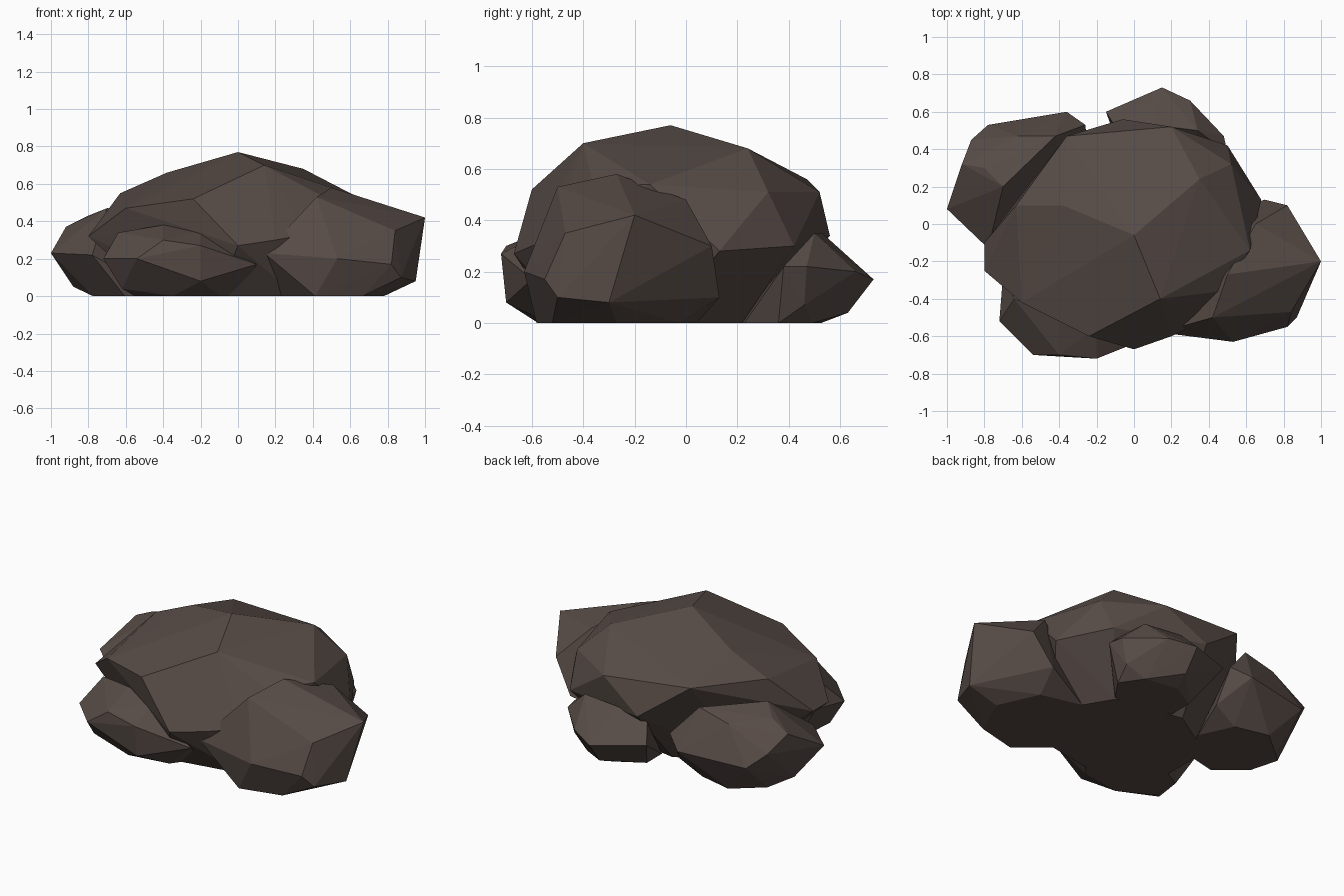
import bpy
import bmesh
from math import cos, sin, tau

# Remove the default object only
default_cube = bpy.data.objects.get("Cube")
if default_cube:
    bpy.data.objects.remove(default_cube, do_unlink=True)


def make_material(name, colour):
    material = bpy.data.materials.new(name)
    material.use_nodes = True
    material.diffuse_color = colour
    shader = material.node_tree.nodes.get("Principled BSDF")
    shader.inputs["Base Color"].default_value = colour
    shader.inputs["Roughness"].default_value = 1
    return material


def make_foot(centre_x, centre_y, radius_x, radius_y, sides=7):
    """Return the flat oval outline where a stone meets the ground."""
    angles = [tau * side / sides for side in range(sides)]
    return [(centre_x + radius_x * cos(angle), centre_y + radius_y * sin(angle), 0)
            for angle in angles]


def make_boulder(name, foot, corners, material):
    """Wrap a faceted convex stone around its foot and a few chosen corners."""
    shape = bmesh.new()
    for corner in make_foot(*foot) + corners:
        shape.verts.new(corner)
    hull = bmesh.ops.convex_hull(shape, input=shape.verts)
    unused = {item for item in hull["geom_interior"] + hull["geom_unused"]
              if isinstance(item, bmesh.types.BMVert)}
    bmesh.ops.delete(shape, geom=list(unused), context="VERTS")
    bmesh.ops.recalc_face_normals(shape, faces=shape.faces)
    for face in shape.faces:
        face.smooth = False
    mesh = bpy.data.meshes.new(name)
    shape.to_mesh(mesh)
    shape.free()
    mesh.materials.append(material)
    boulder = bpy.data.objects.new(name, mesh)
    bpy.context.scene.collection.objects.link(boulder)
    return boulder


stone = make_material("dark brown stone", (.095, .071, .062, 1))

# Large central dome: crown, shoulder, waist
make_boulder("main_boulder", (0, -.1, .5, .4), [
    (0, -.06, .77), (.14, -.4, .7), (.35, .24, .68), (-.38, .1, .66),
    (-.24, -.6, .52), (-.6, -.42, .47), (-.63, .1, .55), (-.36, .47, .56),
    (.2, .52, .51), (.52, .32, .51), (.62, -.14, .54), (.46, -.36, .53),
    (.2, -.6, .3), (.37, -.52, .33), (-.8, -.25, .32), (-.8, -.1, .32),
    (0, -.67, .27), (-.06, .56, .34), (.68, .13, .28), (.5, .42, .3),
], stone)

# Tall stone on the +x side
make_boulder("side_boulder", (.48, -.27, .3, .32), [
    (1, -.2, .42), (.84, -.47, .35), (.82, -.55, .17), (.53, -.63, .2),
    (.14, -.58, .23), (.42, -.5, .53), (.5, -.27, .58), (.65, 0, .48),
    (.82, .1, .3), (.95, -.3, .08), (.87, -.5, .1), (.7, .13, .1),
], stone)

# Low stone at the front
make_boulder("front_boulder", (-.28, -.38, .3, .2), [
    (-.54, -.7, .2), (-.2, -.72, .27), (-.4, -.7, .3), (-.2, -.7, .08),
    (.1, -.6, .17), (-.62, -.52, .04), (-.72, -.52, .2), (-.7, -.27, .24),
    (-.64, -.4, .34), (-.4, -.5, .38), (-.2, -.55, .35),
], stone)

# Broad stone at the back on the -x side
make_boulder("corner_boulder", (-.55, .2, .25, .26), [
    (-1, .08, .23), (-.92, .32, .37), (-.87, .45, .28), (-.78, .53, .2),
    (-.36, .6, .22), (-.26, .53, .28), (-.62, .47, .41), (-.7, .2, .47),
    (-.8, .3, .43), (-.42, .47, .46), (-.78, -.13, .22), (-.88, .2, .05),
    (-.25, .42, .08),
], stone)

# Small stone at the back
make_boulder("back_boulder", (.18, .36, .24, .17), [
    (.15, .73, .17), (.3, .66, .2), (-.15, .6, .2), (-.1, .52, .3),
    (.1, .53, .35), (.34, .5, .35), (.48, .47, .22), (.5, .38, .22),
    (.44, .46, .07), (.15, .63, .04),
], stone)
